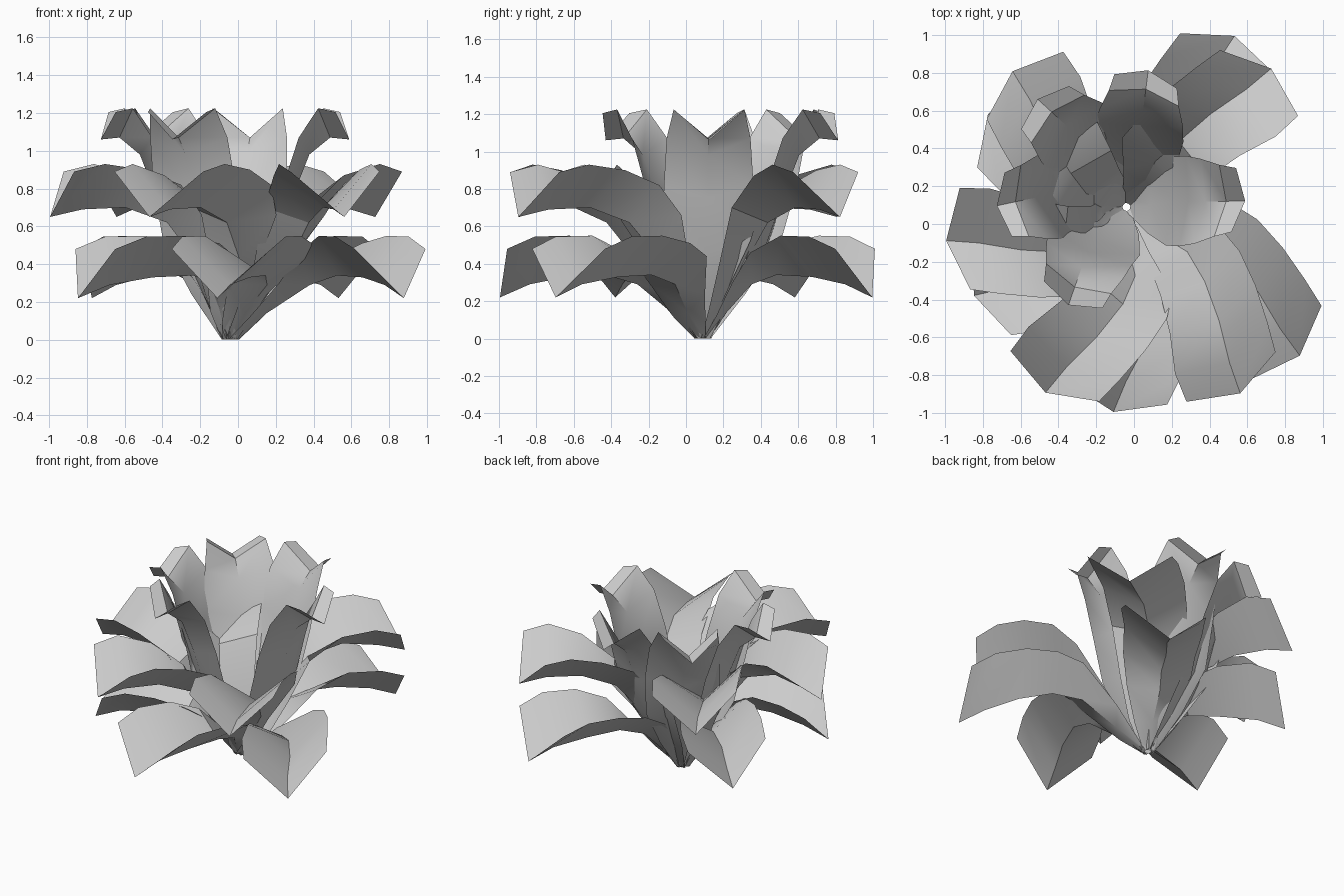
import bpy
from math import cos, sin, radians

# Petal directions shared by all tiers (uneven spacing), and the stem point
PETALS = [-43.8, -102.6, -157.1, -211.7, -293.1]
STEM = (-0.04, 0.09)
BLEND = [0.0, 0.35, 0.8, 1.0, 1.0, 1.0, 1.0]

# Rows from stem to tip: distance out, sideways swirl, half width, side
# set-back, then heights of the left edge, centre crease and right edge
LOWER = [(.02, 0, .04, 0, 0, 0, 0), (.14, .05, .12, .01, .24, .14, .12),
         (.28, .13, .215, .02, .44, .29, .30), (.44, .125, .24, .05, .51, .34, .46),
         (.66, .09, .26, .07, .55, .33, .55), (.88, .03, .28, .09, .545, .29, .545),
         (1.05, 0, .27, .10, .48, .22, .48)]
MIDDLE = [(.02, 0, .04, 0, 0, 0, 0), (.15, .05, .13, .01, .33, .18, .15),
          (.28, .13, .215, .02, .66, .43, .40), (.44, .125, .24, .05, .82, .62, .70),
          (.66, .09, .26, .07, .90, .70, .87), (.88, .03, .28, .09, .93, .69, .93),
          (1.05, 0, .27, .10, .89, .65, .89)]
UPPER = [(.02, 0, .04, 0, 0, 0, 0), (.14, -.005, .15, .01, .24, .2, .24),
         (.27, -.015, .235, .02, .52, .46, .52), (.36, -.025, .24, .03, .82, .75, .82),
         (.45, -.02, .225, .04, 1.07, .98, 1.07), (.56, -.01, .19, .05, 1.225, 1.07, 1.225),
         (.66, 0, .17, .06, 1.205, 1.06, 1.205)]


def petal_tier(name, rows, centre, turn):
    verts, faces = [], []
    for ang in PETALS:
        a = radians(ang + turn)
        ca, sa = cos(a), sin(a)
        start = len(verts)
        for (r, shift, hw, back, *heights), w in zip(rows, BLEND):
            cx = STEM[0] + (centre[0] - STEM[0]) * w
            cy = STEM[1] + (centre[1] - STEM[1]) * w
            # left edge, centre crease, right edge
            for side, z in zip((1, 0, -1), heights):
                d = r - back * abs(side)
                p = shift + hw * side
                verts.append((cx + d * ca - p * sa, cy + d * sa + p * ca, z))
        for i in range(len(rows) - 1):
            for j in range(2):
                k = start + i * 3 + j
                faces.append((k, k + 3, k + 4, k + 1))
    me = bpy.data.meshes.new(name)
    me.from_pydata(verts, [], faces)
    # upper side of the petals faces up
    if sum(p.normal.z * p.area for p in me.polygons) < 0:
        me.flip_normals()
    me.update()
    ob = bpy.data.objects.new(name, me)
    bpy.context.collection.objects.link(ob)
    bpy.ops.object.select_all(action='DESELECT')
    ob.select_set(True)
    bpy.context.view_layer.objects.active = ob
    bpy.ops.object.shade_smooth_by_angle(angle=radians(30))
    return ob


# Three tiers of petals
petal_tier("lower_petals", LOWER, (.12, .03), 0)
petal_tier("middle_petals", MIDDLE, (.05, .02), -17)
petal_tier("upper_petals", UPPER, (-.07, .17), -71)
